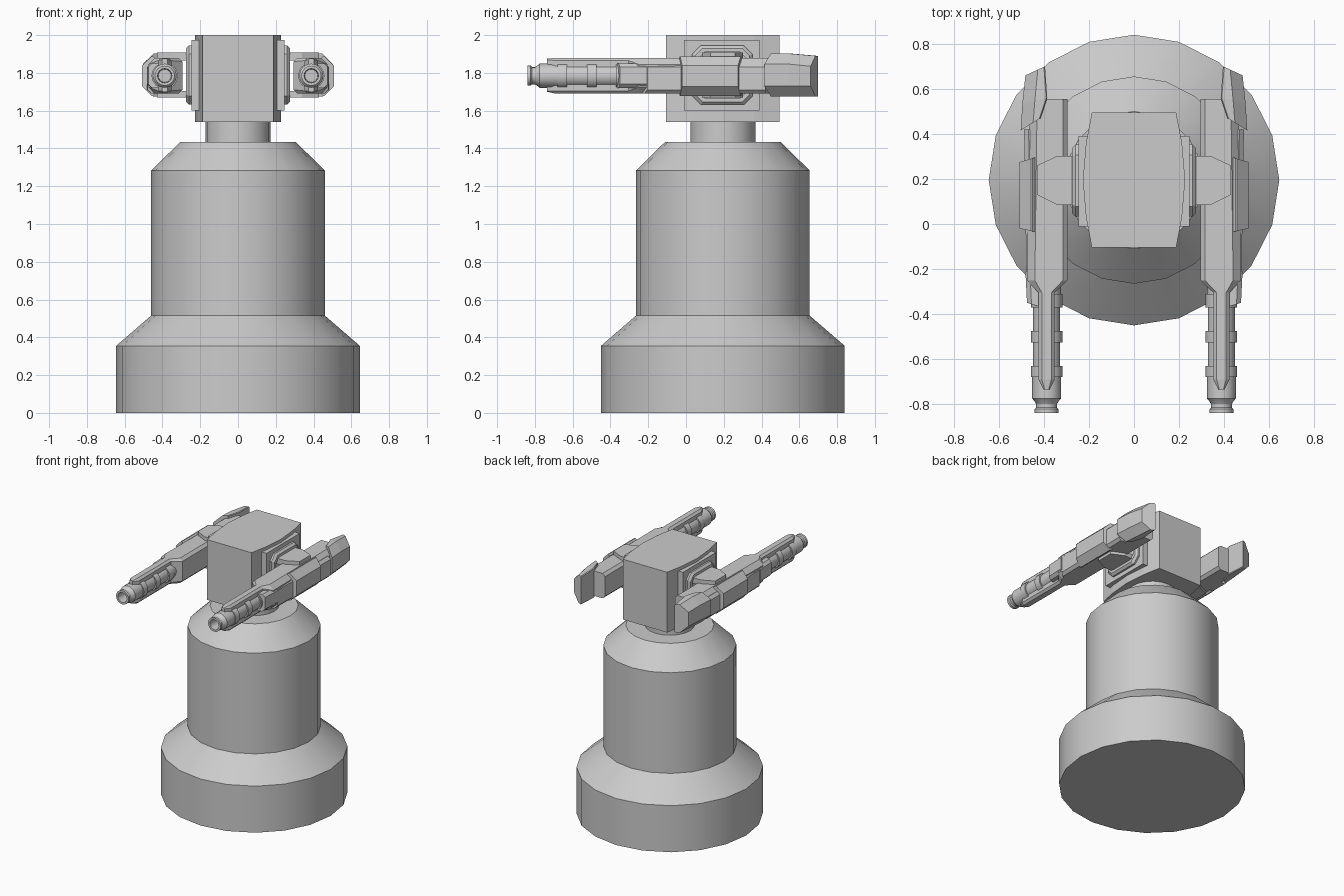
import bpy, bmesh, math

GX, GZ = 0.388, 1.785  # gun axis


def make(name, rings, mirror=False, smooth=False):
    """Bridge a list of equal-length closed loops and cap both ends."""
    bm = bmesh.new()
    loops = [[bm.verts.new(p) for p in r] for r in rings]
    n = len(loops[0])
    for a, b in zip(loops, loops[1:]):
        for i in range(n):
            bm.faces.new((a[i], a[(i + 1) % n], b[(i + 1) % n], b[i]))
    bm.faces.new(loops[0][::-1])
    bm.faces.new(loops[-1])
    bmesh.ops.recalc_face_normals(bm, faces=bm.faces)
    me = bpy.data.meshes.new(name)
    bm.to_mesh(me)
    bm.free()
    ob = bpy.data.objects.new(name, me)
    bpy.context.collection.objects.link(ob)
    if mirror:
        ob.modifiers.new("Mirror", 'MIRROR').use_mirror_merge = False
    if smooth:
        bpy.ops.object.select_all(action='DESELECT')
        ob.select_set(True)
        bpy.context.view_layer.objects.active = ob
        bpy.ops.object.shade_smooth_by_angle(angle=math.radians(28))
    return ob


def circle(n, r):
    return [(r * math.cos(2 * math.pi * i / n), r * math.sin(2 * math.pi * i / n)) for i in range(n)]


def octagon(u0, u1, v0, v1, c):
    return [(u0 + c, v0), (u1 - c, v0), (u1, v0 + c), (u1, v1 - c),
            (u1 - c, v1), (u0 + c, v1), (u0, v1 - c), (u0, v0 + c)]


def section(yi, yo, x0, x1, z0, z1, ci, co):
    """Chamfered section across the gun; y slants from inner to outer side."""
    pts = [(x0 + ci, z0), (x1 - co, z0), (x1, z0 + co), (x1, z1 - co),
           (x1 - co, z1), (x0 + ci, z1), (x0, z1 - ci), (x0, z0 + ci)]
    return [(x, yi + (yo - yi) * (x - x0) / (x1 - x0), z) for x, z in pts]


def gun_part(name, stations):
    make(name, [section(*s) for s in stations], mirror=True)


# Pedestal and neck
profile = [(0.645, 0), (0.645, 0.355), (0.46, 0.515), (0.46, 1.283),
           (0.305, 1.435), (0.172, 1.435), (0.172, 1.56)]
make("pedestal", [[(x, y + 0.195, z) for x, y in circle(20, r)] for r, z in profile], smooth=True)

# Head with bulging sides
side = [(0.187, -0.105), (0.213, 0.03), (0.227, 0.195), (0.213, 0.36), (0.187, 0.495)]
plan = side + [(-x, y) for x, y in reversed(side)]
make("head", [[(x, y, z) for x, y in plan] for z in (1.54, 2.0)])

# Side plates on the head
make("side_plate", [[(x, y, z) for y, z in ((-0.01, 1.6), (0.39, 1.6), (0.39, 1.975), (-0.01, 1.975))]
                    for x in (0.17, 0.247)], mirror=True)


# Octagonal collar frame around the mount
def collar(x, g):
    return [(x, y, z) for y, z in octagon(0.033 + g, 0.352 - g, 1.632 + g, 1.945 - g, 0.045 - g * 0.4)]


make("mount_collar", [collar(0.23, 0), collar(0.26, 0), collar(0.275, 0.015),
                      collar(0.275, 0.035), collar(0.255, 0.035)], mirror=True)

# Clamp plates holding the gun above and below
clamp = [(0.24, 0.085), (0.34, 0.085), (0.43, 0.13), (0.43, 0.26), (0.34, 0.302), (0.24, 0.302)]
for nm, z0, z1 in (("upper_clamp", 1.865, 1.908), ("lower_clamp", 1.67, 1.705)):
    make(nm, [[(x, y, z) for x, y in clamp] for z in (z0, z1)], mirror=True)

# Gun body running into a thin forward rail
gun_part("gun_body", [
    (0.555, 0.555, 0.295, 0.465, 1.69, 1.88, 0.02, 0.035),
    (-0.25, -0.25, 0.295, 0.475, 1.69, 1.88, 0.02, 0.035),
    (-0.305, -0.305, 0.352, 0.424, 1.69, 1.88, 0.015, 0.015),
    (-0.69, -0.69, 0.352, 0.424, 1.69, 1.88, 0.015, 0.015),
    (-0.735, -0.735, 0.374, 0.402, 1.70, 1.875, 0.005, 0.005)])

# Outer side armour, centre panel and rear fin
gun_part("forward_cheek", [
    (-0.37, -0.35, 0.41, 0.475, 1.72, 1.85, 0.01, 0.02),
    (-0.21, -0.21, 0.41, 0.482, 1.72, 1.85, 0.01, 0.02)])
gun_part("side_armour", [
    (-0.25, -0.205, 0.42, 0.478, 1.69, 1.85, 0.01, 0.02),
    (0.42, 0.42, 0.42, 0.488, 1.69, 1.85, 0.01, 0.02)])
gun_part("side_panel", [
    (-0.035, -0.02, 0.44, 0.508, 1.678, 1.888, 0.01, 0.05),
    (0.295, 0.275, 0.44, 0.508, 1.678, 1.888, 0.01, 0.05)])
gun_part("rear_fin", [
    (0.47, 0.415, 0.415, 0.503, 1.675, 1.902, 0.005, 0.055),
    (0.56, 0.54, 0.385, 0.495, 1.675, 1.902, 0.005, 0.055),
    (0.70, 0.66, 0.395, 0.482, 1.675, 1.89, 0.005, 0.055)])

# Barrel with bands, flared muzzle and bore
barrel = [(0.064, -0.2), (0.064, -0.38), (0.07, -0.38), (0.07, -0.31), (0.07, -0.37), (0.06, -0.37),
          (0.06, -0.475), (0.07, -0.475), (0.07, -0.525), (0.06, -0.525),
          (0.06, -0.63), (0.07, -0.63), (0.07, -0.68), (0.064, -0.68),
          (0.064, -0.775), (0.055, -0.785), (0.046, -0.80), (0.046, -0.815),
          (0.053, -0.822), (0.053, -0.84), (0.038, -0.84), (0.034, -0.76)]
barrel = barrel[:1] + [(0.064, -0.31), (0.07, -0.31)] + barrel[4:]
make("barrel", [[(GX + a, y, GZ + b) for a, b in circle(16, r)] for r, y in barrel],
     mirror=True, smooth=True)
